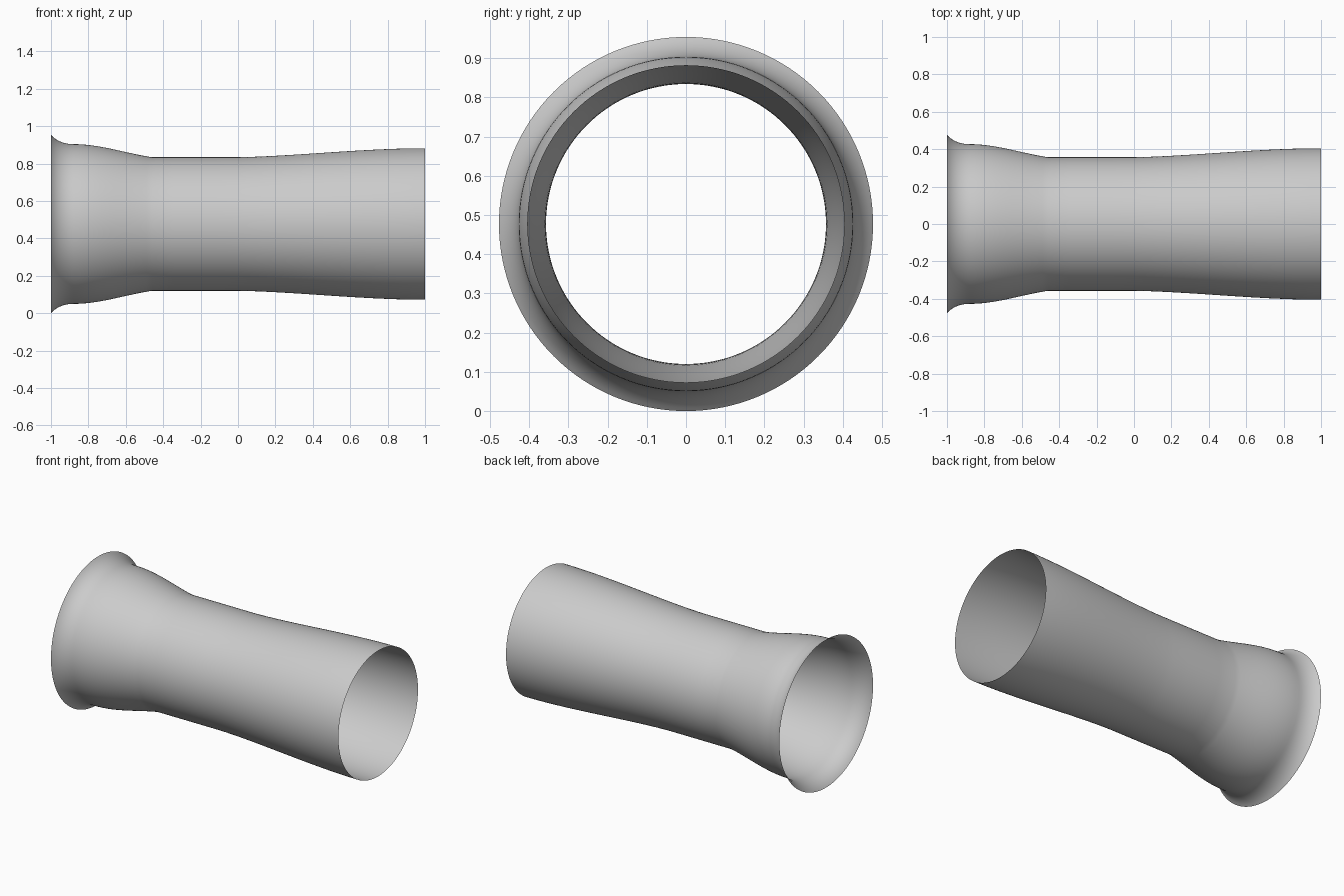
import bpy
import bmesh
import math
from mathutils import Vector, Matrix
from mathutils.geometry import interpolate_bezier

if "Cube" in bpy.data.objects:
    bpy.data.objects.remove(bpy.data.objects["Cube"], do_unlink=True)

AXIS_Z = 0.477
SIDES = 128

# Profile as bezier spans: start, two handles, end (x, radius), and steps
SPANS = [
    ((-1, 0.477), (-0.972, 0.445), (-0.93, 0.427), (-0.88, 0.427), 10),      # flared lip
    ((-0.88, 0.427), (-0.74, 0.427), (-0.62, 0.383), (-0.46, 0.357), 16),    # shoulder
    ((-0.46, 0.357), (-0.3, 0.357), (-0.15, 0.357), (0, 0.357), 4),          # waist
    ((0, 0.357), (0.3, 0.362), (0.67, 0.405), (1, 0.405), 20),               # widening barrel
]


def make_material(name, color):
    mat = bpy.data.materials.new(name)
    mat.use_nodes = True
    mat.diffuse_color = color
    mat.node_tree.nodes["Principled BSDF"].inputs["Base Color"].default_value = color
    return mat


def profile_points():
    points = []
    for a, b, c, d, steps in SPANS:
        span = interpolate_bezier(*(Vector((x, 0, r)) for x, r in (a, b, c, d)), steps + 1)
        points += span[1:] if points else span
    return points


# Open thin-walled sleeve revolved around the x axis
bm = bmesh.new()
verts = [bm.verts.new(p) for p in profile_points()]
edges = [bm.edges.new(pair) for pair in zip(verts, verts[1:])]
bmesh.ops.spin(bm, geom=verts + edges, cent=(0, 0, 0), axis=(1, 0, 0),
               angle=math.tau, steps=SIDES, use_merge=False, use_duplicate=False)
bmesh.ops.remove_doubles(bm, verts=bm.verts, dist=0.0001)

# Turn every face outward
bm.normal_update()
inward = [f for f in bm.faces
          if f.normal.yz.dot(f.calc_center_median().yz) < 0]
bmesh.ops.reverse_faces(bm, faces=inward)
for face in bm.faces:
    face.smooth = True
bm.transform(Matrix.Translation((0, 0, AXIS_Z)))

mesh = bpy.data.meshes.new("flared_sleeve")
bm.to_mesh(mesh)
bm.free()
mesh.materials.append(make_material("light grey", (0.6, 0.6, 0.6, 1)))
sleeve = bpy.data.objects.new("flared_sleeve", mesh)
bpy.context.collection.objects.link(sleeve)
